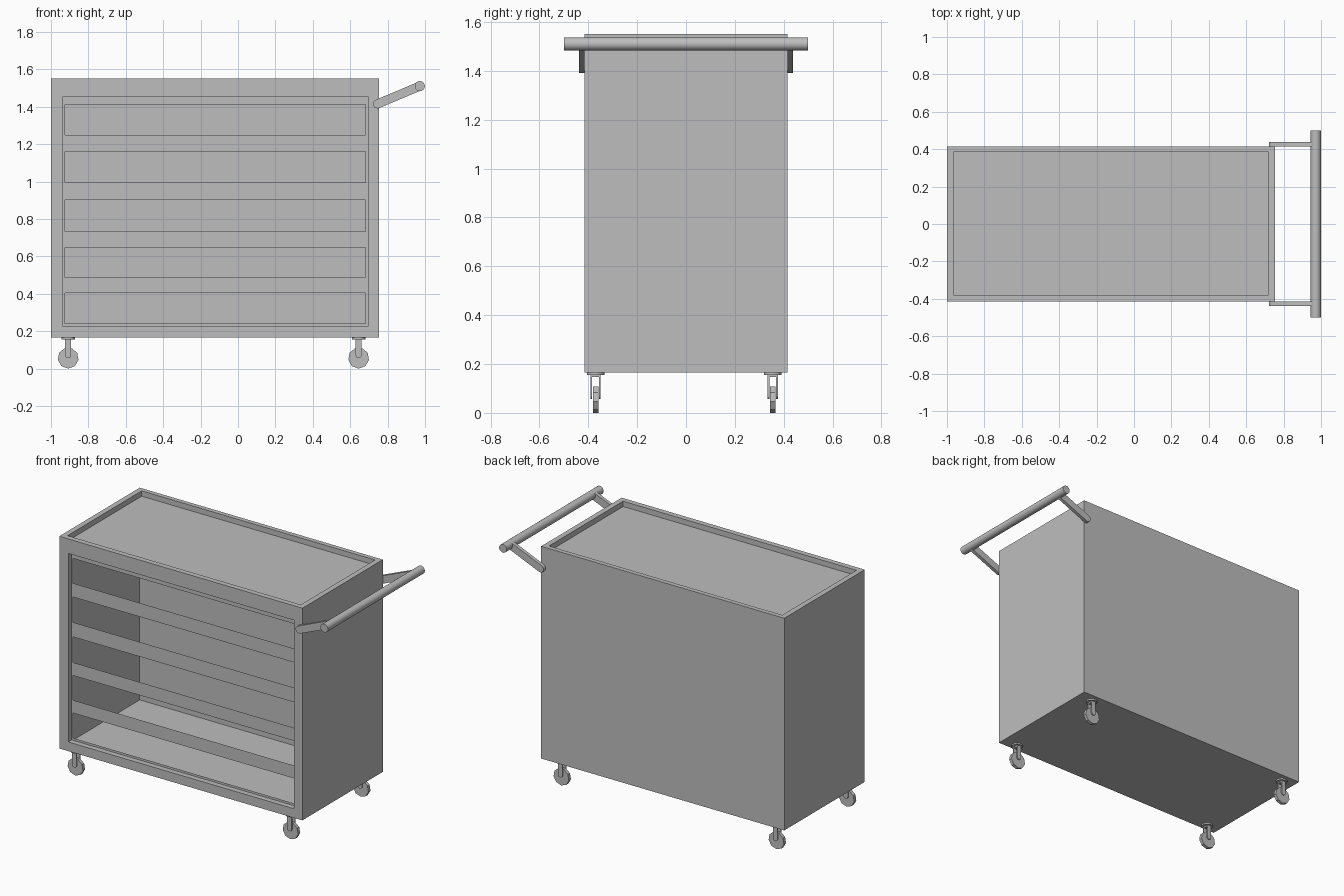
import bpy, bmesh, math
from mathutils import Matrix, Vector

cube = bpy.data.objects.get("Cube")
if cube:
    bpy.data.objects.remove(cube, do_unlink=True)

grey = bpy.data.materials.new("steel grey")
grey.use_nodes = True
colour = (0.515, 0.515, 0.515, 1)
grey.diffuse_color = colour
grey.node_tree.nodes["Principled BSDF"].inputs["Base Color"].default_value = colour


def finish(bm, name, smooth=False):
    mesh = bpy.data.meshes.new(name)
    bmesh.ops.recalc_face_normals(bm, faces=bm.faces)
    bm.to_mesh(mesh)
    bm.free()
    mesh.materials.append(grey)
    obj = bpy.data.objects.new(name, mesh)
    bpy.context.collection.objects.link(obj)
    if smooth:
        bpy.ops.object.select_all(action='DESELECT')
        obj.select_set(True)
        bpy.context.view_layer.objects.active = obj
        bpy.ops.object.shade_smooth_by_angle(angle=math.radians(35))
    return obj


def rectangle(bm, a0, a1, b0, b1, place):
    return [bm.verts.new(place(a, b)) for a, b in ((a0, b0), (a1, b0), (a1, b1), (a0, b1))]


def bridge(bm, first, second):
    n = len(first)
    for i in range(n):
        j = (i + 1) % n
        bm.faces.new((first[i], first[j], second[j], second[i]))


def cylinder(bm, centre, radius, depth, sides, axis='Z', turn=0):
    rot = Matrix.Rotation(math.pi / 2, 4, 'X') if axis == 'Y' else Matrix.Identity(4)
    bmesh.ops.create_cone(bm, cap_ends=True, segments=sides, radius1=radius, radius2=radius,
                          depth=depth, matrix=Matrix.Translation(centre) @ rot @ Matrix.Rotation(turn, 4, 'Z'))


def capsule_plate(bm, start, end, radius, y0, y1, steps=8):
    # Flat bar with round ends, lying in the xz plane
    a, b = Vector(start), Vector(end)
    heading = math.atan2(b.y - a.y, b.x - a.x)
    outline = []
    for centre, offset in ((b, -math.pi / 2), (a, math.pi / 2)):
        for i in range(steps + 1):
            t = heading + offset + math.pi * i / steps
            outline.append((centre.x + radius * math.cos(t), centre.y + radius * math.sin(t)))
    loops = [[bm.verts.new((x, y, z)) for x, z in outline] for y in (y0, y1)]
    for loop in loops:
        bm.faces.new(loop)
    bridge(bm, *loops)


# Cabinet: sheet walls, front frame with recessed opening, top rim with tray
LEFT, RIGHT, HALF, BOTTOM, TOP = -1.0, 0.755, 0.415, 0.165, 1.55
PANEL_Y = -0.38
OPEN_L, OPEN_R, OPEN_B, OPEN_T = -0.935, 0.695, 0.225, 1.455
bm = bmesh.new()
low = rectangle(bm, LEFT, RIGHT, -HALF, HALF, lambda x, y: (x, y, BOTTOM))
high = rectangle(bm, LEFT, RIGHT, -HALF, HALF, lambda x, y: (x, y, TOP))
bm.faces.new(low)
for i in (1, 2, 3):
    j = (i + 1) % 4
    bm.faces.new((low[i], low[j], high[j], high[i]))
opening = rectangle(bm, OPEN_L, OPEN_R, OPEN_B, OPEN_T, lambda x, z: (x, -HALF, z))
inner = rectangle(bm, OPEN_L, OPEN_R, OPEN_B, OPEN_T, lambda x, z: (x, PANEL_Y, z))
bridge(bm, [low[0], low[1], high[1], high[0]], opening)
bridge(bm, opening, inner)
rim = rectangle(bm, -0.965, 0.72, -0.38, 0.385, lambda x, y: (x, y, TOP))
tray = rectangle(bm, -0.965, 0.72, -0.38, 0.385, lambda x, y: (x, y, TOP - 0.035))
bridge(bm, high, rim)
bridge(bm, rim, tray)
bm.faces.new(tray)
finish(bm, "cabinet")

# Front panel with five open drawer slots
SLOT_L, SLOT_R = -0.925, 0.682
slots = [(0.24, 0.403), (0.487, 0.648), (0.733, 0.9), (0.995, 1.16), (1.25, 1.412)]
bm = bmesh.new()
on_panel = lambda x, z: (x, PANEL_Y, z)
edges = [OPEN_B] + [z for slot in slots for z in slot] + [OPEN_T]
for z0, z1 in zip(edges[::2], edges[1::2]):
    bm.faces.new(rectangle(bm, OPEN_L, OPEN_R, z0, z1, on_panel))
for z0, z1 in slots:
    for x0, x1 in ((OPEN_L, SLOT_L), (SLOT_R, OPEN_R)):
        bm.faces.new(rectangle(bm, x0, x1, z0, z1, on_panel))
bmesh.ops.remove_doubles(bm, verts=bm.verts, dist=0.0001)
finish(bm, "drawer_panel")

# Push handle
for side, name in ((-1, "handle_arm_front"), (1, "handle_arm_back")):
    bm = bmesh.new()
    capsule_plate(bm, (0.746, 1.415), (0.972, 1.51), 0.024, side * HALF, side * 0.438)
    finish(bm, name, True)
bm = bmesh.new()
cylinder(bm, (0.972, 0, 1.51), 0.027, 1.0, 24, 'Y')
finish(bm, "handle_bar", True)

# Casters: mounting disc, fork and faceted wheel
for x, end in ((-0.908, "right"), (0.645, "left")):
    for y, face in ((-0.37, "front"), (0.355, "back")):
        bm = bmesh.new()
        cylinder(bm, (x, y, 0.16), 0.036, 0.01, 16)
        for side in (-1, 1):
            capsule_plate(bm, (x, 0.142), (x, 0.072), 0.016, y + side * 0.014, y + side * 0.021)
        bmesh.ops.create_cube(bm, size=1, matrix=Matrix.Translation((x, y, 0.151))
                              @ Matrix.Diagonal((0.032, 0.042, 0.01, 1)))
        finish(bm, f"caster_fork_{face}_{end}", True)
        bm = bmesh.new()
        cylinder(bm, (x, y, 0.056), 0.056, 0.022, 9, 'Y', math.pi)
        finish(bm, f"caster_wheel_{face}_{end}")
